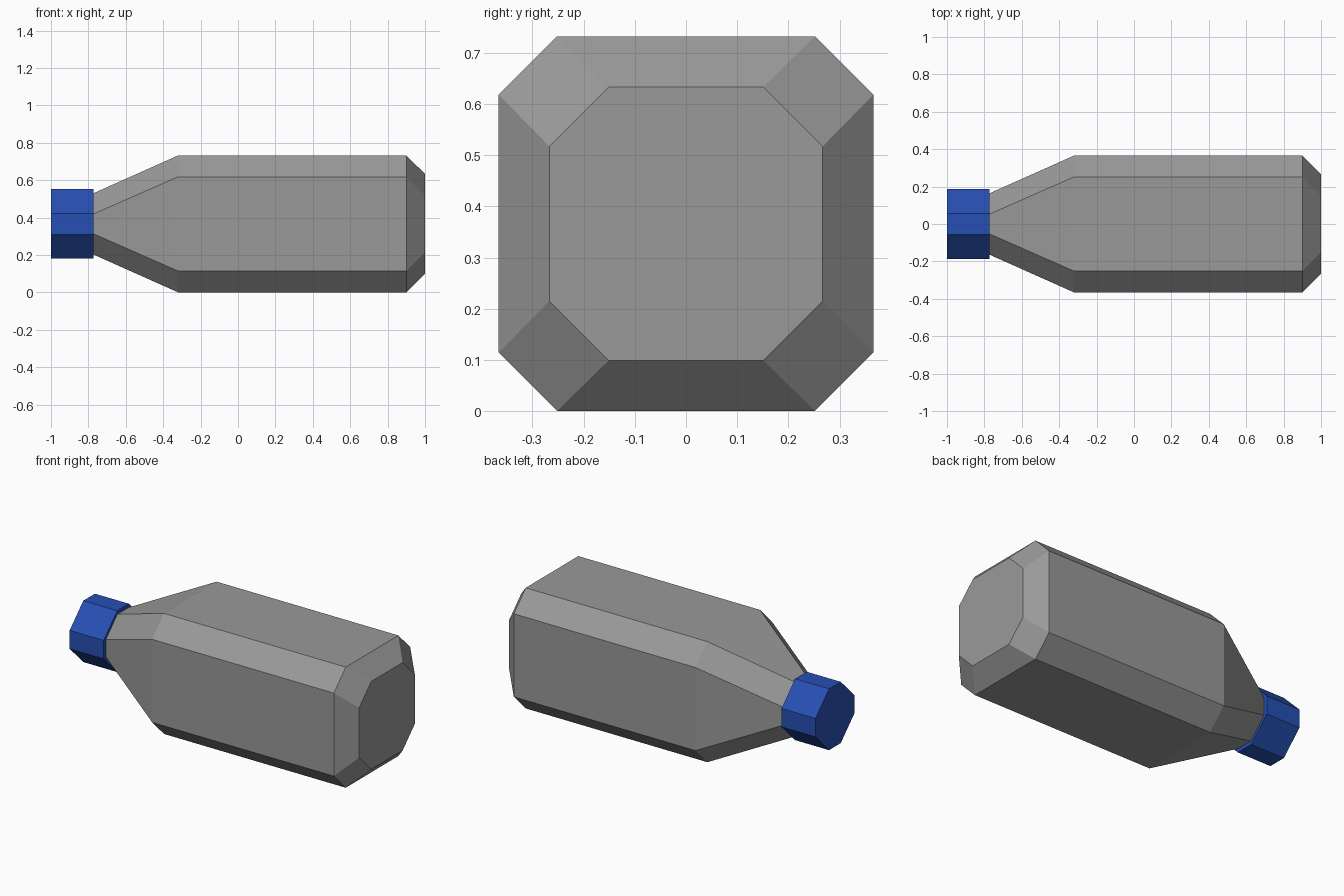
import bpy, bmesh

if "Cube" in bpy.data.objects:
    bpy.data.objects.remove(bpy.data.objects["Cube"])

CENTRE_Z = 0.366


def material(name, colour):
    m = bpy.data.materials.new(name)
    m.diffuse_color = (*colour, 1.0)
    m.use_nodes = True
    m.node_tree.nodes["Principled BSDF"].inputs["Base Color"].default_value = m.diffuse_color
    return m


def loft(name, sections, mat):
    """Join chamfered-square sections (x, half width, half flat) along x."""
    bm = bmesh.new()
    rings = []
    for x, w, f in sections:
        pts = [(w, -f), (w, f), (f, w), (-f, w), (-w, f), (-w, -f), (-f, -w), (f, -w)]
        rings.append([bm.verts.new((x, y, CENTRE_Z + z)) for y, z in pts])
    for a, b in zip(rings, rings[1:]):
        for i in range(8):
            j = (i + 1) % 8
            bm.faces.new((a[i], a[j], b[j], b[i]))
    bm.faces.new(rings[0])
    bm.faces.new(rings[-1])
    bmesh.ops.recalc_face_normals(bm, faces=bm.faces[:])
    mesh = bpy.data.meshes.new(name)
    bm.to_mesh(mesh)
    bm.free()
    mesh.materials.append(mat)
    obj = bpy.data.objects.new(name, mesh)
    bpy.context.collection.objects.link(obj)
    return obj


grey = material("bottle grey", (0.32, 0.32, 0.32))
blue = material("cap blue", (0.02, 0.08, 0.45))

# Bottle lying on its side: neck, shoulder, straight wall, bevelled base
loft("bottle_body", [(-0.775, 0.163, 0.052), (-0.32, 0.366, 0.252),
                     (0.90, 0.366, 0.252), (1.0, 0.267, 0.151)], grey)

# Screw cap
loft("bottle_cap", [(-1.0, 0.186, 0.056), (-0.772, 0.186, 0.056)], blue)
